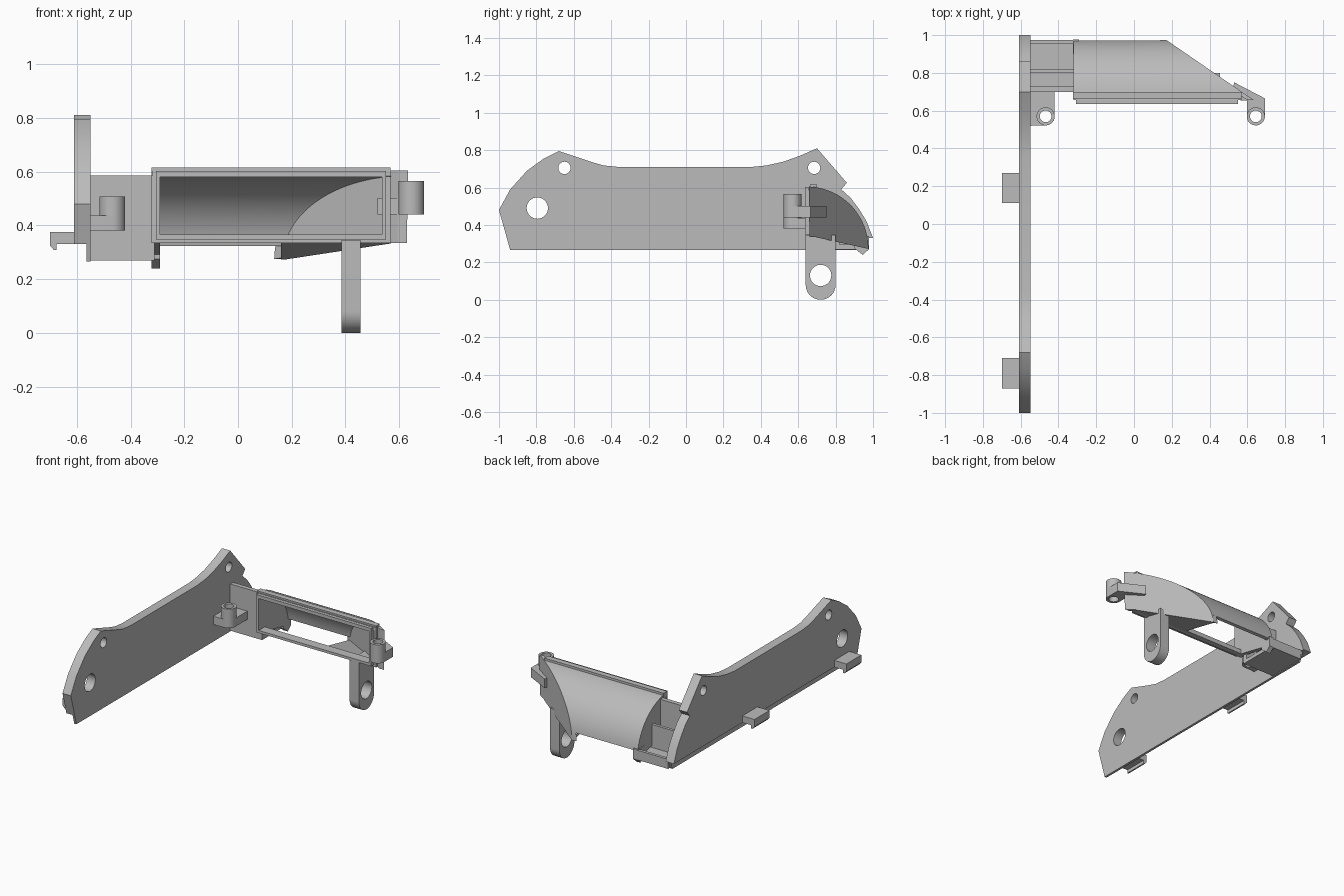
import bpy, bmesh
from math import sin, cos, radians
from mathutils import Matrix, Vector

cube = bpy.data.objects.get("Cube")
if cube:
    bpy.data.objects.remove(cube)

grey = bpy.data.materials.new("plain grey")
grey.use_nodes = True
COLOUR = (0.5, 0.5, 0.5, 1)
grey.diffuse_color = COLOUR
grey.node_tree.nodes["Principled BSDF"].inputs["Base Color"].default_value = COLOUR

# Axis frames: outline (u, v) and extrusion direction w
FRAMES = {
    "x": Matrix(((0, 0, 1), (1, 0, 0), (0, 1, 0))),
    "y": Matrix(((1, 0, 0), (0, 0, -1), (0, 1, 0))),
    "z": Matrix.Identity(3),
}


def arc(cu, cv, r, start, end, n=24):
    angles = [radians(start + (end - start) * i / n) for i in range(n + 1)]
    return [(cu + r * cos(a), cv + r * sin(a)) for a in angles]


def circle(cu, cv, r):
    return arc(cu, cv, r, 0, 360, 32)[:-1]


def rect(u0, u1, v0, v1):
    return [(u0, v0), (u1, v0), (u1, v1), (u0, v1)]


def prism(name, axis, lo, hi, outline, holes=(), cuts=()):
    """Extrude an outline with holes along an axis, then trim it by planes."""
    curve = bpy.data.curves.new(name, "CURVE")
    curve.dimensions = "2D"
    curve.fill_mode = "BOTH"
    curve.extrude = (hi - lo) / 2
    for loop in (outline, *holes):
        spline = curve.splines.new("POLY")
        spline.points.add(len(loop) - 1)
        for point, (u, v) in zip(spline.points, loop):
            point.co = (u, v, 0, 1)
        spline.use_cyclic_u = True
    temp = bpy.data.objects.new(name + "_curve", curve)
    bpy.context.collection.objects.link(temp)
    graph = bpy.context.evaluated_depsgraph_get()
    mesh = bpy.data.meshes.new_from_object(temp.evaluated_get(graph))
    bpy.data.objects.remove(temp)
    bpy.data.curves.remove(curve)

    bm = bmesh.new()
    bm.from_mesh(mesh)
    mid = (lo + hi) / 2 * (-1 if axis == "y" else 1)
    for v in bm.verts:
        v.co = FRAMES[axis] @ (v.co + Vector((0, 0, mid)))
    bmesh.ops.remove_doubles(bm, verts=bm.verts, dist=0.0002)
    for point, normal in cuts:
        cut = bmesh.ops.bisect_plane(
            bm, geom=bm.verts[:] + bm.edges[:] + bm.faces[:],
            plane_co=point, plane_no=normal, clear_outer=True)
        edges = [e for e in cut["geom_cut"] if isinstance(e, bmesh.types.BMEdge)]
        bmesh.ops.triangle_fill(bm, edges=edges, use_beauty=True)
    bmesh.ops.recalc_face_normals(bm, faces=bm.faces)
    bm.to_mesh(mesh)
    bm.free()
    mesh.name = name
    mesh.materials.clear()
    mesh.materials.append(grey)
    obj = bpy.data.objects.new(name, mesh)
    bpy.context.collection.objects.link(obj)
    bpy.ops.object.select_all(action="DESELECT")
    obj.select_set(True)
    bpy.context.view_layer.objects.active = obj
    bpy.ops.object.shade_smooth_by_angle(angle=radians(25))
    return obj


# Long side plate with three holes
plate = [
    (-0.958, 0.33), (-1, 0.48), (-0.94, 0.59), (-0.85, 0.69), (-0.76, 0.755),
    (-0.68, 0.795), (-0.59, 0.765), (-0.5, 0.735), (-0.44, 0.718), (-0.36, 0.71),
    (0.35, 0.71), (0.43, 0.718), (0.52, 0.738), (0.61, 0.77), (0.7, 0.81),
    (0.86, 0.625), (0.83, 0.59), (0.88, 0.545), (0.925, 0.485), (0.965, 0.42), (1, 0.33),
]
prism("side_plate", "x", -0.61, -0.548, plate,
      [circle(-0.65, 0.705, 0.033), circle(0.685, 0.705, 0.033), circle(-0.795, 0.49, 0.057)])
prism("plate_lower_lip", "x", -0.564, -0.548,
      [(-0.958, 0.33), (-0.94, 0.265), (0.95, 0.265), (0.975, 0.33)])

# Hooked tabs on the outer side of the plate
hook = [(-0.61, 0.375), (-0.7, 0.375), (-0.7, 0.325), (-0.685, 0.308),
        (-0.675, 0.308), (-0.675, 0.33), (-0.61, 0.33)]
for label, y in (("front", -0.79), ("rear", 0.19)):
    prism(label + "_hook_tab", "y", y - 0.08, y + 0.08, hook)

# Connecting cell between plate and housing
prism("cell_front_wall", "x", -0.548, -0.31, rect(0.7, 0.73, 0.29, 0.585))
prism("cell_middle_wall", "x", -0.548, -0.31, rect(0.8, 0.82, 0.29, 0.45))
prism("cell_floor", "x", -0.548, -0.31, rect(0.7, 0.97, 0.27, 0.295))
prism("cell_rear_ledge", "x", -0.548, -0.31, rect(0.955, 0.975, 0.27, 0.335))

# Curved housing, trimmed by a diagonal upright plane
CY, CZ, R = 0.645, 0.275, 0.33
slant = Vector((0.275, 0.4, 0)).normalized()
outer_point = Vector((0.17, 0.975, 0))
inner_point = outer_point - slant * 0.02
outer_cut = (outer_point, slant)
band = arc(CY, CZ, R, 9, 88) + arc(CY, CZ, R - 0.022, 88, 9)
prism("housing_shell", "x", -0.32, 0.57, band, cuts=[outer_cut])
section = arc(CY, CZ, R, 0, 88) + [(0.66, 0.335), (0.7, 0.335)]
prism("housing_slanted_end", "x", 0.1, 0.64, section,
      cuts=[outer_cut, (inner_point, -slant)])
prism("housing_sloped_floor", "x", 0.16, 0.57,
      [(0.69, 0.335), (0.975, 0.272), (0.972, 0.295), (0.69, 0.355)], cuts=[outer_cut])
prism("housing_end_wall", "x", -0.32, -0.29, section)
prism("housing_end_foot", "x", -0.322, -0.29,
      [(0.9, 0.275), (0.945, 0.24), (0.978, 0.27), (0.978, 0.34), (0.9, 0.34)])

# Stepped rectangular frame around the front opening
prism("opening_frame", "y", 0.662, 0.7, rect(-0.322, 0.568, 0.335, 0.615),
      [rect(-0.29, 0.535, 0.365, 0.58)])
prism("opening_frame_lip", "y", 0.635, 0.665, rect(-0.306, 0.55, 0.348, 0.603),
      [rect(-0.29, 0.535, 0.365, 0.58)])

# Screw bosses on their brackets
left_bracket = ([(-0.548, 0.71), (-0.548, 0.52)]
                + arc(-0.468, 0.57, 0.048, -90, 0, 10) + [(-0.42, 0.71)])
right_bracket = ([(0.597, 0.655), (0.597, 0.57)]
                 + arc(0.645, 0.57, 0.048, 180, 360, 20)
                 + [(0.693, 0.665), (0.53, 0.75), (0.52, 0.69), (0.565, 0.69), (0.565, 0.655)])
for label, x, z0, z1, top, bracket in (
        ("plate_side", -0.468, 0.38, 0.436, 0.508, left_bracket),
        ("far_side", 0.645, 0.44, 0.502, 0.565, right_bracket)):
    hole = circle(x, 0.57, 0.031)
    prism(label + "_bracket", "z", z0, z1, bracket, [hole])
    prism(label + "_boss", "z", z1, top, circle(x, 0.57, 0.048), [hole])

# Hanging leg with a pivot hole
leg = [(0.8, 0.345), (0.64, 0.345)] + arc(0.72, 0.08, 0.08, 180, 360)
prism("hanging_leg", "x", 0.385, 0.455, leg, [circle(0.72, 0.13, 0.057)])
